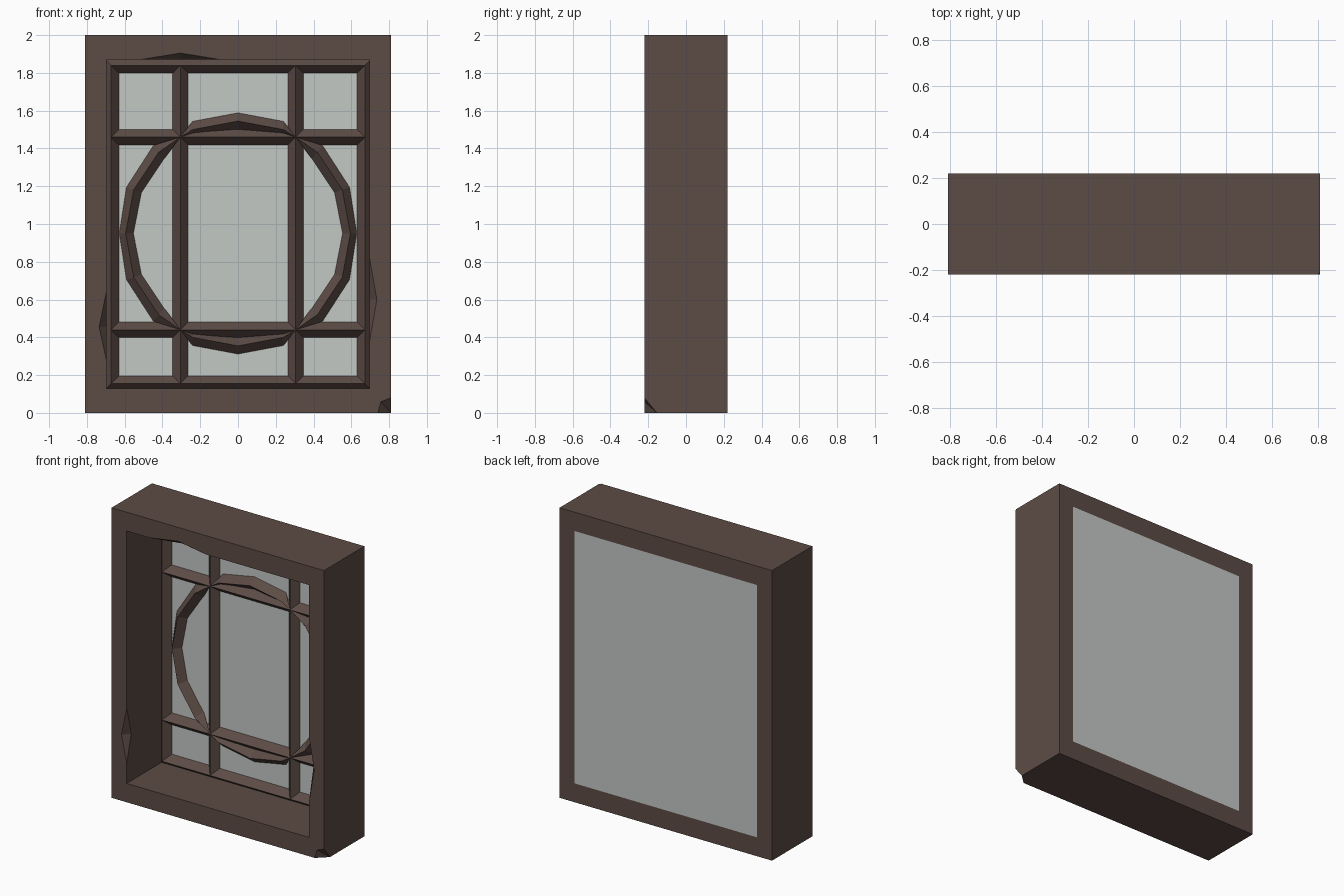
import bpy, bmesh
from mathutils import Vector

if "Cube" in bpy.data.objects:
    bpy.data.objects.remove(bpy.data.objects["Cube"])


def material(name, color):
    m = bpy.data.materials.new(name)
    m.diffuse_color = (*color, 1)
    m.use_nodes = True
    m.node_tree.nodes["Principled BSDF"].inputs["Base Color"].default_value = m.diffuse_color
    return m


WOOD = material("dark_brown_wood", (0.108, 0.071, 0.060))
GLASS = material("grey_glass", (0.546, 0.578, 0.555))
RIDGE_Y, BASE_Y, HALF = 0.13, 0.182, 0.043


def finish(name, bm, mat):
    bmesh.ops.remove_doubles(bm, verts=bm.verts, dist=1e-5)
    bmesh.ops.dissolve_degenerate(bm, edges=bm.edges, dist=1e-5)
    bmesh.ops.recalc_face_normals(bm, faces=bm.faces)
    me = bpy.data.meshes.new(name)
    bm.to_mesh(me)
    bm.free()
    me.materials.append(mat)
    ob = bpy.data.objects.new(name, me)
    bpy.context.collection.objects.link(ob)
    return ob


def loft(bm, sections, cyclic):
    """Join closed cross-sections; cap the ends unless cyclic."""
    rows = [[bm.verts.new(p) for p in s] for s in sections]
    n = len(rows[0])
    for i in range(len(rows) if cyclic else len(rows) - 1):
        a, b = rows[i], rows[(i + 1) % len(rows)]
        for j in range(n):
            k = (j + 1) % n
            bm.faces.new((a[j], a[k], b[k], b[j]))
    if not cyclic:
        bm.faces.new(rows[0])
        bm.faces.new(rows[-1][::-1])


def rect(w, h, y, zc=1.0):
    return [(-w, y, zc - h), (w, y, zc - h), (w, y, zc + h), (-w, y, zc + h)]


# outer frame: deep rectangular box with an opening
bm = bmesh.new()
loft(bm, [rect(.81, 1, -.22), rect(.695, .87, -.22),
          rect(.695, .87, .22), rect(.81, 1, .22)], True)
frame = finish("outer_frame", bm, WOOD)

# chips knocked out of the frame's corners and inner edges
bm = bmesh.new()


def chip(points):
    vs = [bm.verts.new(p) for p in points]
    bmesh.ops.convex_hull(bm, input=vs)


chip([(.727, -.23, -.01), (.748, -.23, .068), (.82, -.23, .096),
      (.82, -.143, -.01), (.82, -.23, -.01)])
chip([(.78, -.23, 2.01), (.82, -.23, 1.97), (.82, -.19, 2.01), (.82, -.23, 2.01)])


def edge_chip(a, b, mid, out, size):
    mid, out, back = Vector(mid), Vector(out), Vector((0, 1, 0))
    chip([a, b, mid + out * size, mid + back * .05, mid - out * .04 - back * .04])


edge_chip((-.52, -.22, 1.87), (-.09, -.22, 1.87), (-.305, -.22, 1.87), (0, 0, 1), .035)
edge_chip((-.695, -.22, .65), (-.695, -.22, .27), (-.695, -.22, .455), (-1, 0, 0), .04)
edge_chip((.695, -.22, .83), (.695, -.22, .37), (.695, -.22, .6), (1, 0, 0), .04)
cutter = finish("chip_cutter", bm, WOOD)
cutter.hide_render = True
mod = frame.modifiers.new("chips", 'BOOLEAN')
mod.operation, mod.solver, mod.object = 'DIFFERENCE', 'EXACT', cutter
bpy.context.view_layer.objects.active = frame
bpy.ops.object.modifier_apply(modifier=mod.name)
bpy.data.objects.remove(cutter)

# glass pane filling the back of the opening
bm = bmesh.new()
loft(bm, [rect(.695, .87, .18), rect(.695, .87, .22)], False)
finish("glass_pane", bm, GLASS)

# ridged moulding around the pane
bm = bmesh.new()
ZC, RW, RH = .9975, .672, .8425
loft(bm, [rect(RW + HALF, RH + HALF, BASE_Y, ZC), rect(RW, RH, RIDGE_Y, ZC),
          rect(RW - HALF, RH - HALF, BASE_Y, ZC)], True)
finish("border_moulding", bm, WOOD)

# lattice bars with triangular section
for side in (-1, 1):
    bm = bmesh.new()
    x = side * .305
    loft(bm, [[(x - HALF, BASE_Y, z), (x, RIDGE_Y, z), (x + HALF, BASE_Y, z)]
              for z in (ZC - RH, ZC + RH)], False)
    finish("vertical_bar", bm, WOOD)
    bm = bmesh.new()
    z = .95 + side * .51
    loft(bm, [[(x, BASE_Y, z - HALF), (x, RIDGE_Y, z), (x, BASE_Y, z + HALF)]
              for x in (-RW, RW)], False)
    finish("horizontal_bar", bm, WOOD)

# ring arcs: half-arc (outer, ridge, inner) points relative to the ring centre
TIP = (.305, .51)
TOP = [((.24, .595), (.24, .55), (.24, .515)), ((0, .64), (0, .595), (0, .55))]
SIDE = [((.45, .465), (.42, .43), (.39, .395)),
        ((.592, .245), (.552, .232), (.51, .215)),
        ((.63, 0), (.595, 0), (.552, 0))]


def arc(name, half, sx, sz, mx, mz):
    """Half arc plus its mirror image (mx, mz), placed by signs sx, sz."""
    full = half + [tuple((p[0] * mx, p[1] * mz) for p in s) for s in half[-2::-1]]
    ys = (BASE_Y, RIDGE_Y, BASE_Y)
    bm = bmesh.new()
    sections = [[(sx * p[0], y, .95 + sz * p[1]) for p, y in zip(s, ys)] for s in full]
    loft(bm, sections, False)
    # draw the end sections together to points on the bar crossings
    bm.verts.ensure_lookup_table()
    for first, t in ((0, TIP), (len(bm.verts) - 3, (TIP[0] * mx, TIP[1] * mz))):
        tip = bm.verts.new((sx * t[0], RIDGE_Y + .001, .95 + sz * t[1]))
        bm.verts.ensure_lookup_table()
        a = bm.verts[first:first + 3]
        cap = bm.faces.get(a)
        if cap:
            bm.faces.remove(cap)
        for i in range(3):
            bm.faces.new((a[i], a[(i + 1) % 3], tip))
    finish(name, bm, WOOD)


for s in (-1, 1):
    arc("ring_arc_top" if s > 0 else "ring_arc_bottom", TOP, 1, s, -1, 1)
    arc("ring_arc_right" if s > 0 else "ring_arc_left", SIDE, s, 1, 1, -1)
